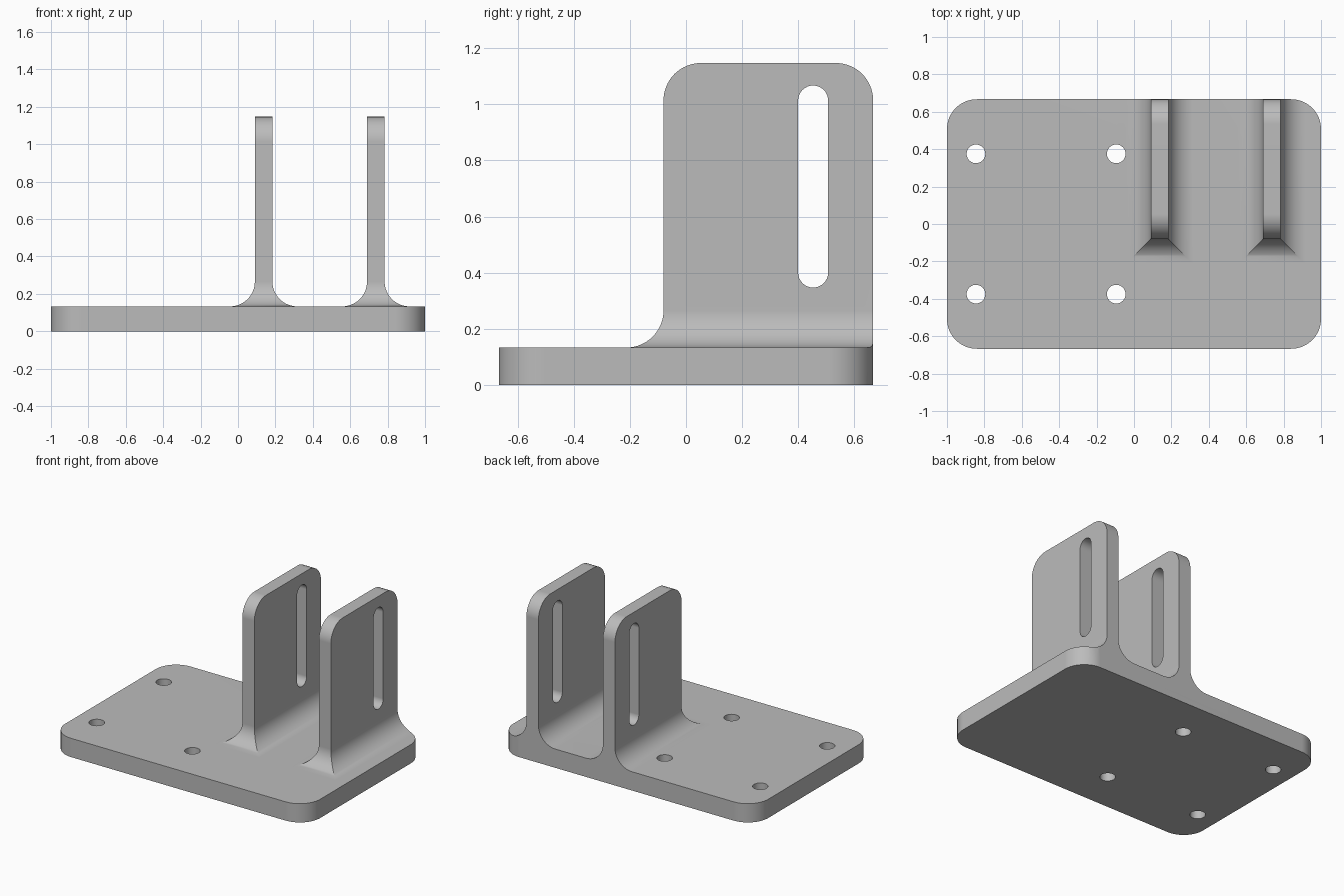
import bpy
import bmesh
from math import sin, cos, pi, radians

if "Cube" in bpy.data.objects:
    bpy.data.objects.remove(bpy.data.objects["Cube"], do_unlink=True)

HALF_Y = 0.667
BASE_TOP = 0.133
FILLET = 0.133
PLATE_TOP = 1.147
PLATE_FRONT = -0.08
PLATE_HALF = 0.047
OVERRUN = 0.8   # plates run past the back edge, then get trimmed to the outline

grey = bpy.data.materials.new("plain_grey")
grey.use_nodes = True
colour = (0.5, 0.5, 0.5, 1)
grey.diffuse_color = colour
grey.node_tree.nodes["Principled BSDF"].inputs["Base Color"].default_value = colour


def arc(cx, cy, r, start, end, steps=16):
    angles = [radians(start + (end - start) * i / steps) for i in range(steps + 1)]
    return [(cx + r * cos(a), cy + r * sin(a)) for a in angles]


def loft(name, rings):
    """Closed solid skinned through rings of equal length."""
    bm = bmesh.new()
    loops = [[bm.verts.new(p) for p in ring] for ring in rings]
    n = len(loops[0])
    for a, b in zip(loops, loops[1:]):
        for i in range(n):
            j = (i + 1) % n
            bm.faces.new((a[i], a[j], b[j], b[i]))
    bm.faces.new(loops[0][::-1])
    bm.faces.new(loops[-1])
    bmesh.ops.recalc_face_normals(bm, faces=bm.faces)
    mesh = bpy.data.meshes.new(name)
    bm.to_mesh(mesh)
    bm.free()
    mesh.materials.append(grey)
    ob = bpy.data.objects.new(name, mesh)
    bpy.context.collection.objects.link(ob)
    return ob


def prism_z(name, outline, z0, z1):
    return loft(name, [[(x, y, z) for x, y in outline] for z in (z0, z1)])


def prism_x(name, outline, x0, x1):
    return loft(name, [[(x, y, z) for y, z in outline] for x in (x0, x1)])


def combine(target, tool, operation):
    """Apply an exact boolean and discard the tool."""
    mod = target.modifiers.new("bool", 'BOOLEAN')
    mod.operation = operation
    mod.solver = 'EXACT'
    mod.object = tool
    bpy.ops.object.select_all(action='DESELECT')
    bpy.context.view_layer.objects.active = target
    target.select_set(True)
    bpy.ops.object.modifier_apply(modifier=mod.name)
    bpy.data.objects.remove(tool, do_unlink=True)


# Rounded base outline
R = 0.16
outline = []
for sx, sy, start in ((1, 1, 0), (-1, 1, 90), (-1, -1, 180), (1, -1, 270)):
    outline += arc(sx * (1 - R), sy * (HALF_Y - R), R, start, start + 90)

# Base with four mounting holes
base = prism_z("mounting_bracket", outline, 0, BASE_TOP)
for x in (-0.845, -0.095):
    for y in (-0.375, 0.375):
        hole = prism_z("hole_cutter", arc(x, y, 0.05, 0, 348.75, 31), -0.1, 0.3)
        combine(base, hole, 'DIFFERENCE')


def upright(cx):
    # Slab with rounded top corners
    r = 0.133
    side = [(PLATE_FRONT, 0.06), (HALF_Y, 0.06)]
    side += arc(HALF_Y - r, PLATE_TOP - r, r, 0, 90)
    side += arc(PLATE_FRONT + r, PLATE_TOP - r, r, 90, 180)
    slab = prism_x("upright", side, cx - PLATE_HALF, cx + PLATE_HALF)

    # Concave foot flaring out on three sides with mitred front corners
    def ring(d, z):
        x0, x1, y0 = cx - PLATE_HALF - d, cx + PLATE_HALF + d, PLATE_FRONT - d
        return [(x0, y0, z), (x1, y0, z), (x1, OVERRUN, z), (x0, OVERRUN, z)]
    rings = [ring(FILLET, 0.06)]
    steps = 16
    for i in range(steps, -1, -1):
        a = i / steps * pi / 2
        rings.append(ring(FILLET * (1 - cos(a)), BASE_TOP + FILLET * (1 - sin(a))))
    foot = loft("foot", rings)
    combine(foot, prism_z("outline_trim", outline, -0.1, 1.5), 'INTERSECT')
    combine(slab, foot, 'UNION')

    # Vertical adjustment slot
    sr = 0.0535
    slot = arc(0.453, 1.067 - sr, sr, 0, 180) + arc(0.453, 0.347 + sr, sr, 180, 360)
    combine(slab, prism_x("slot_cutter", slot, cx - 0.2, cx + 0.2), 'DIFFERENCE')
    return slab


# Twin uprights fused to the base
for cx in (0.137, 0.737):
    combine(base, upright(cx), 'UNION')

# Smooth fillets, crisp edges
bpy.ops.object.select_all(action='DESELECT')
bpy.context.view_layer.objects.active = base
base.select_set(True)
bpy.ops.object.shade_smooth_by_angle(angle=radians(25))
weighted = base.modifiers.new("flat_face_normals", 'WEIGHTED_NORMAL')
weighted.keep_sharp = True
